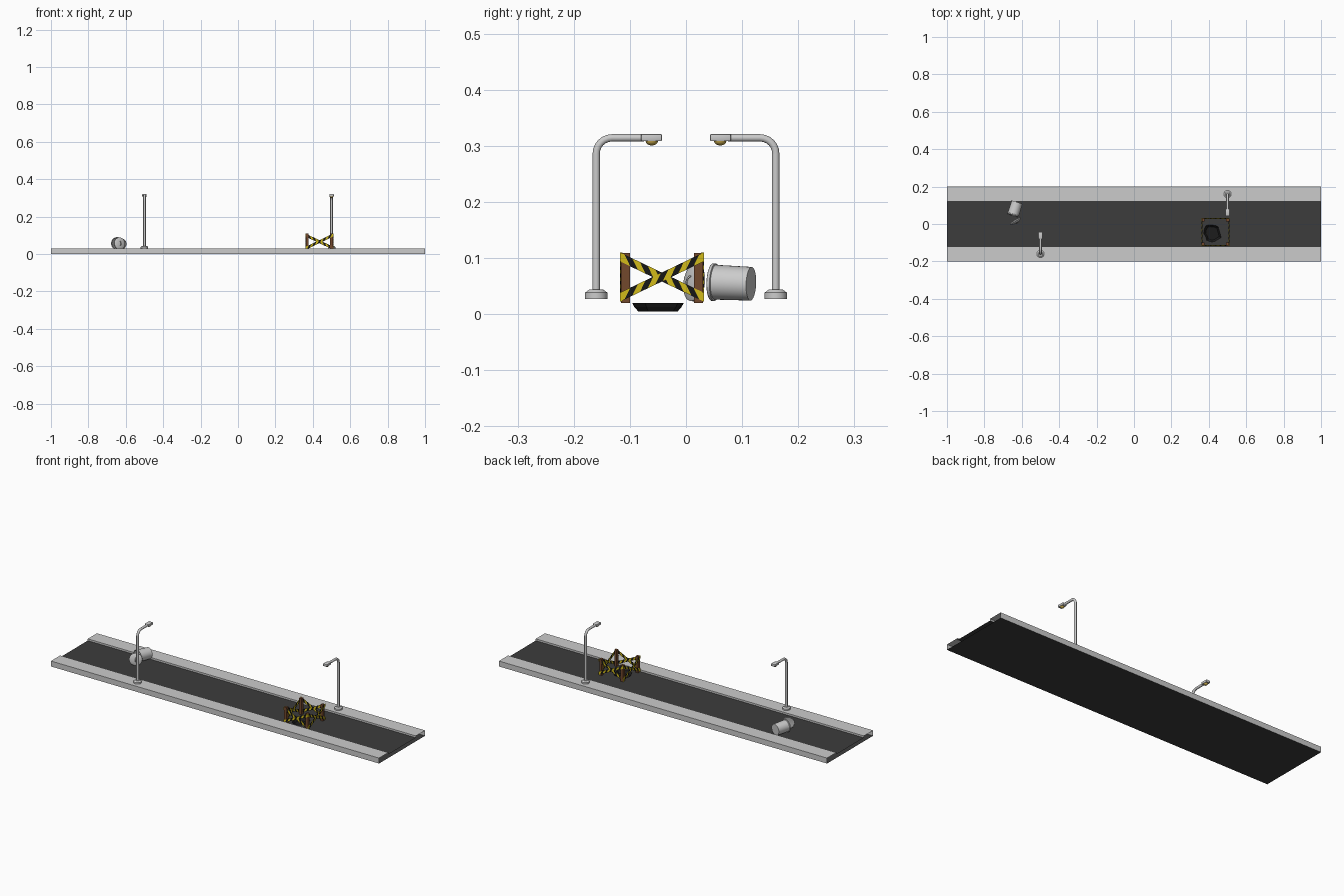
import bpy, bmesh, math, random
from mathutils import Vector, Matrix

if "Cube" in bpy.data.objects:
    bpy.data.objects.remove(bpy.data.objects["Cube"])

random.seed(4)


def material(name, rgb):
    m = bpy.data.materials.new(name)
    m.diffuse_color = (*rgb, 1)
    m.use_nodes = True
    m.node_tree.nodes["Principled BSDF"].inputs["Base Color"].default_value = m.diffuse_color
    return m


ASPHALT = material("asphalt", (0.045, 0.045, 0.045))
PIT = material("pit", (0.012, 0.012, 0.012))
YELLOW = material("yellow", (0.65, 0.5, 0.01))
BLACK = material("black", (0.008, 0.008, 0.008))
WOOD = material("wood", (0.17, 0.065, 0.025))
BULB = material("bulb", (0.6, 0.42, 0.08))


def finish(name, bm, mats=(), smooth=False, matrix=None, fix=True):
    if fix:
        bmesh.ops.recalc_face_normals(bm, faces=bm.faces)
    me = bpy.data.meshes.new(name)
    bm.to_mesh(me)
    bm.free()
    for m in mats:
        me.materials.append(m)
    ob = bpy.data.objects.new(name, me)
    bpy.context.collection.objects.link(ob)
    if matrix:
        ob.matrix_world = matrix
    if smooth:
        bpy.ops.object.select_all(action='DESELECT')
        ob.select_set(True)
        bpy.context.view_layer.objects.active = ob
        bpy.ops.object.shade_smooth_by_angle(angle=math.radians(35))
    return ob


def lathe(name, profile, matrix, segs=32, mats=()):
    bm = bmesh.new()
    vs = [bm.verts.new((r, 0, z)) for r, z in profile]
    es = [bm.edges.new(p) for p in zip(vs, vs[1:])]
    bmesh.ops.spin(bm, geom=vs + es, cent=(0, 0, 0), axis=(0, 0, 1),
                   angle=math.tau, steps=segs)
    bmesh.ops.remove_doubles(bm, verts=bm.verts, dist=1e-5)
    return finish(name, bm, mats, True, matrix)


def box(name, lo, hi, mats=(), bevel=0, matrix=None):
    lo, hi = Vector(lo), Vector(hi)
    bm = bmesh.new()
    bmesh.ops.create_cube(bm, size=1, matrix=Matrix.Translation((lo + hi) / 2)
                          @ Matrix.Diagonal((*(hi - lo), 1)))
    if bevel:
        bmesh.ops.bevel(bm, geom=bm.edges[:], offset=bevel, segments=2,
                        profile=0.5, affect='EDGES')
    return finish(name, bm, mats, bool(bevel), matrix)


def aimed(loc, direction):
    return Matrix.Translation(loc) @ Vector(direction).to_track_quat('Z', 'Y').to_matrix().to_4x4()


# Road surface with a ragged hole, and the underside
HX, HY, N = 0.42, -0.05, 16
rim = []
for i in range(N):
    a, r = math.tau * i / N, random.uniform(0.043, 0.06)
    rim.append((HX + r * math.cos(a) * 0.85, HY + r * math.sin(a)))
bm = bmesh.new()
edges = []
for loop in ([(-1, -0.12), (1, -0.12), (1, 0.12), (-1, 0.12)], rim):
    vs = [bm.verts.new((x, y, 0.02)) for x, y in loop]
    edges += [bm.edges.new((vs[i], vs[i - 1])) for i in range(len(vs))]
bmesh.ops.triangle_fill(bm, edges=edges, use_beauty=True, normal=(0, 0, 1))
for f in bm.faces:
    f.normal_update()
    if f.normal.z < 0:
        f.normal_flip()
bm.faces.new([bm.verts.new(c) for c in
              ((-1, -0.2, 0), (-1, 0.2, 0), (1, 0.2, 0), (1, -0.2, 0))])
finish("road", bm, [ASPHALT], fix=False)

# Pothole bowl
bm = bmesh.new()
rings = [[bm.verts.new((HX + (x - HX) * s, HY + (y - HY) * s, z)) for x, y in rim]
         for s, z in ((1, 0.02), (0.92, 0.013), (0.77, 0.005))]
for a, b in zip(rings, rings[1:]):
    for i in range(N):
        bm.faces.new((a[i - 1], a[i], b[i], b[i - 1])).normal_flip()
bm.faces.new(rings[-1])
bm.normal_update()
finish("pothole", bm, [PIT], fix=False)

# Pavements, open at the ends
for s, name in ((-1, "front_pavement"), (1, "back_pavement")):
    bm = bmesh.new()
    prof = ((0.12, 0.02), (0.12, 0.03), (0.2, 0.03), (0.2, 0))
    ends = [[bm.verts.new((x, s * y, z)) for y, z in prof] for x in (-1, 1)]
    for i in range(3):
        f = bm.faces.new((ends[0][i], ends[1][i], ends[1][i + 1], ends[0][i + 1]))
        if s < 0:
            f.normal_flip()
    finish(name, bm, fix=False)


# Street lamps, modelled reaching toward +y
def lamp(name, matrix):
    lathe(name + "_base", [(0, 0.027), (0.02, 0.027), (0.02, 0.038),
                           (0.012, 0.044), (0, 0.044)], matrix, 24)
    path = [(0, 0.03), (0, 0.285)]
    for i in range(7):
        a = math.pi / 2 * i / 6
        path.append((0.028 * (1 - math.cos(a)), 0.286 + 0.028 * math.sin(a)))
    path.append((0.085, 0.314))
    cu = bpy.data.curves.new(name + "_pole", 'CURVE')
    cu.dimensions = '3D'
    cu.bevel_depth, cu.bevel_resolution, cu.use_fill_caps = 0.0068, 3, True
    sp = cu.splines.new('POLY')
    sp.points.add(len(path) - 1)
    for p, (y, z) in zip(sp.points, path):
        p.co = (0, y, z, 1)
    ob = bpy.data.objects.new(name + "_pole", cu)
    bpy.context.collection.objects.link(ob)
    ob.matrix_world = matrix
    box(name + "_head", (-0.012, 0.08, 0.308), (0.012, 0.117, 0.321), bevel=0.002, matrix=matrix)
    arc = [(0.011 * math.cos(t * math.pi / 10), -0.008 * math.sin(t * math.pi / 10))
           for t in range(6)]
    lathe(name + "_bulb", arc, matrix @ Matrix.Translation((0, 0.099, 0.3085)), 20, [BULB])


lamp("front_lamp", Matrix.Translation((-0.5, -0.16, 0)))
lamp("back_lamp", Matrix.Translation((0.5, 0.16, 0)) @ Matrix.Rotation(math.pi, 4, 'Z'))

# Barricade: corner posts and striped crossed boards on four sides
CX, CY, W = 0.435, -0.043, 0.075
for sx in (-1, 1):
    for sy in (-1, 1):
        x, y = CX + sx * (W - 0.01), CY + sy * (W - 0.01)
        box("barricade_post", (x - 0.007, y - 0.008, 0.02), (x + 0.007, y + 0.008, 0.109), [WOOD])


def board(name, rising, matrix, off):
    n, h, slant, t = 11, 0.016, 0.005, 0.0025
    bm = bmesh.new()
    rows = []
    for i in range(n + 1):
        u = -W + 2 * W * i / n
        k = slant if 0 < i < n else 0
        row = []
        for du, dz in ((-k, 0), (k, h)):
            z = 0.022 + 0.072 * ((u + du + W) / (2 * W))
            for v in (off, off - t):
                row.append(bm.verts.new(((u + du) * rising, v, z + dz)))
        rows.append(row)
    for i, (a, b) in enumerate(zip(rows, rows[1:])):
        for p, q in ((0, 1), (1, 3), (3, 2), (2, 0)):
            bm.faces.new((a[p], a[q], b[q], b[p])).material_index = i % 2
    for r in (rows[0], rows[-1]):
        bm.faces.new((r[0], r[1], r[3], r[2]))
    finish(name, bm, [YELLOW, BLACK], matrix=matrix)


for k in range(4):
    m = Matrix.Translation((CX, CY, 0)) @ Matrix.Rotation(k * math.pi / 2, 4, 'Z')
    board("barricade_board", 1, m, -W + 0.0025)
    board("barricade_board", -1, m, -W + 0.005)

# Tipped-over bin, hollow with a rolled rim
base, mouth = Vector((-0.625, 0.116, 0.054)), Vector((-0.647, 0.046, 0.057))
L = (mouth - base).length
lathe("bin", [(0, 0), (0.03, 0), (0.031, L - 0.007), (0.0335, L - 0.006), (0.0335, L - 0.001),
              (0.032, L), (0.03, L - 0.001), (0.0285, 0.003), (0, 0.003)],
      aimed(base, mouth - base))

# Bin lid leaning on the mouth, with a loop handle
lid = aimed((-0.632, 0.012, 0.056), (0.5, -0.85, 0.12))
lathe("bin_lid", [(0, 0.006), (0.018, 0.005), (0.029, 0.002), (0.033, 0), (0.033, -0.006),
                  (0.031, -0.006), (0.031, -0.001), (0, 0.003)], lid)
cu = bpy.data.curves.new("lid_handle", 'CURVE')
cu.dimensions = '3D'
cu.bevel_depth, cu.bevel_resolution = 0.0016, 2
sp = cu.splines.new('POLY')
sp.points.add(8)
for i, p in enumerate(sp.points):
    a = math.pi * i / 8
    p.co = (0, 0.011 * math.cos(a), 0.004 + 0.009 * math.sin(a), 1)
handle = bpy.data.objects.new("lid_handle", cu)
bpy.context.collection.objects.link(handle)
handle.matrix_world = lid
